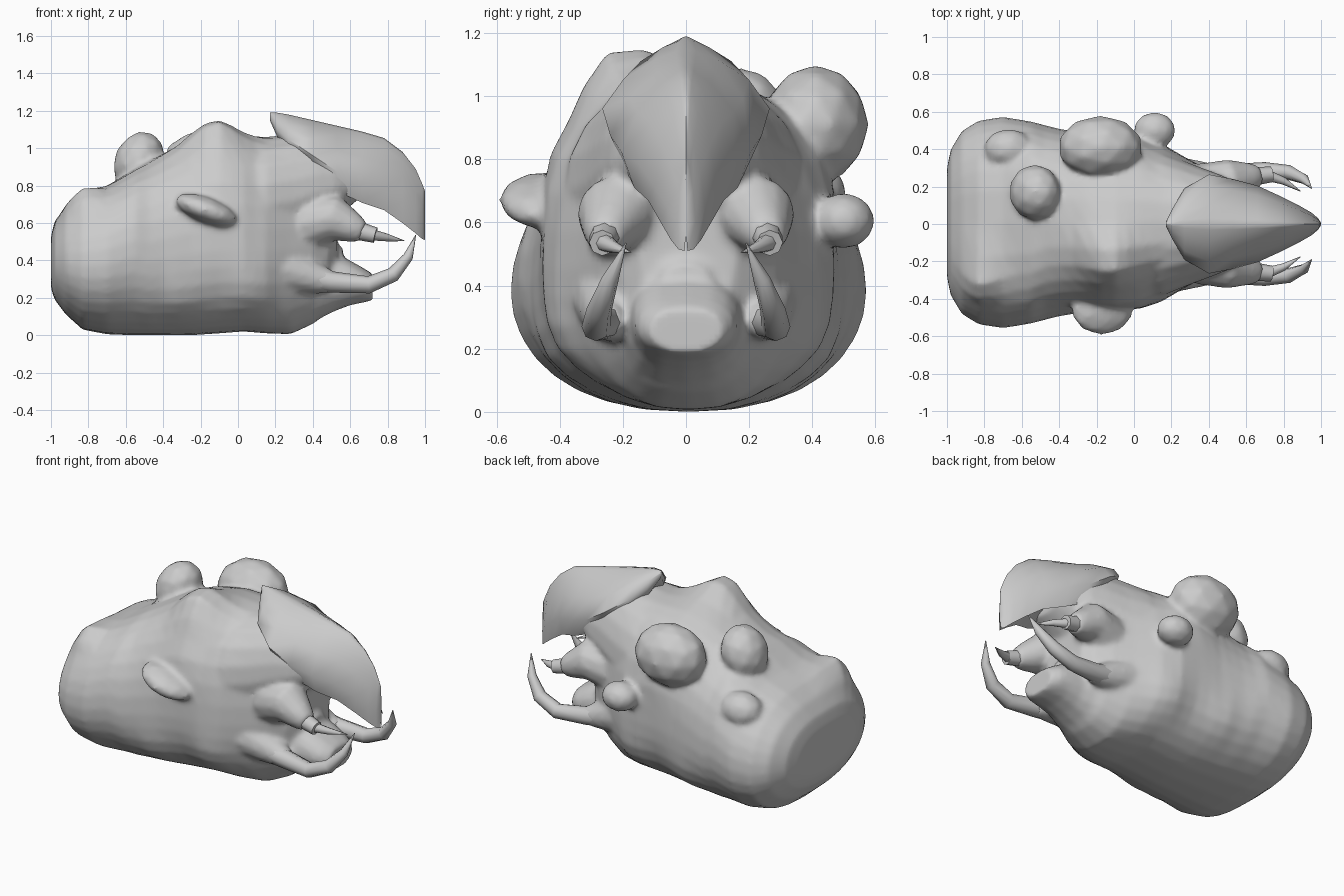
import bpy, bmesh, math
from mathutils import Vector

if "Cube" in bpy.data.objects:
    bpy.data.objects.remove(bpy.data.objects["Cube"])

grey = bpy.data.materials.new("grey hide")
grey.diffuse_color = (0.6, 0.6, 0.6, 1)
grey.use_nodes = True
grey.node_tree.nodes["Principled BSDF"].inputs["Base Color"].default_value = grey.diffuse_color


def finish(name, bms, sharp=60, mirror=False, voxel=0):
    """Join bmeshes into a smooth-shaded object, optionally mirrored or fused into one skin."""
    joined = bmesh.new()
    me = bpy.data.meshes.new(name)
    for bm in bms:
        bmesh.ops.recalc_face_normals(bm, faces=bm.faces)
        bm.to_mesh(me)
        bm.free()
        joined.from_mesh(me)
    joined.to_mesh(me)
    joined.free()
    me.materials.append(grey)
    me.polygons.foreach_set("use_smooth", [True] * len(me.polygons))
    me.set_sharp_from_angle(angle=math.radians(sharp))
    ob = bpy.data.objects.new(name, me)
    bpy.context.collection.objects.link(ob)
    if mirror:
        m = ob.modifiers.new("mirror", 'MIRROR')
        m.use_axis = (False, True, False)
    if voxel:
        m = ob.modifiers.new("fuse", 'REMESH')
        m.mode = 'VOXEL'
        m.voxel_size = voxel
        m.use_smooth_shade = True
        m = ob.modifiers.new("soften", 'SMOOTH')
        m.factor, m.iterations = .5, 5
    return ob


def loft(rings):
    """Skin a list of equally long vertex rings and cap both ends."""
    bm = bmesh.new()
    vs = [[bm.verts.new(p) for p in r] for r in rings]
    n = len(vs[0])
    for a, b in zip(vs, vs[1:]):
        for i in range(n):
            j = (i + 1) % n
            bm.faces.new((a[i], a[j], b[j], b[i]))
    bm.faces.new(vs[0])
    bm.faces.new(vs[-1])
    return bm


def oval(x, hw, zb, zt, n, mid=0.4, top=1.0, low=1.0):
    """Egg-shaped cross-section; smaller top/low values make it boxier."""
    zm = zb + mid * (zt - zb)
    ring = []
    for i in range(n):
        a = math.tau * i / n
        c, s = math.cos(a), math.sin(a)
        e = top if s > 0 else low
        ring.append(Vector((x, hw * math.copysign(abs(c) ** e, c),
                            zm + s * (zt - zm if s > 0 else zm - zb))))
    return ring


def tube(path, side=1, n=8):
    """Tapering tube through (x, y, z, radius) points; side=-1 flips y."""
    pts = [Vector((p[0], p[1] * side, p[2])) for p in path]
    rings = []
    for i, p in enumerate(pts):
        t = (pts[min(i + 1, len(pts) - 1)] - pts[max(i - 1, 0)]).normalized()
        u = t.cross(Vector((0, 1, 0))).normalized()
        v = t.cross(u)
        r = path[i][3]
        rings.append([p + r * (u * math.cos(math.tau * k / n) + v * math.sin(math.tau * k / n))
                      for k in range(n)])
    return loft(rings)


# trunk: x, half width, bottom, top
sections = [(-1.0, .29, .25, .53), (-.98, .39, .19, .61), (-.92, .49, .11, .69),
            (-.83, .545, .03, .755), (-.7, .565, .005, .8), (-.55, .54, 0, .89),
            (-.4, .5, 0, .97), (-.25, .475, 0, 1.03), (-.1, .465, .01, 1.06),
            (.03, .46, .02, 1.06), (.15, .42, .01, 1.06), (.28, .345, .005, 1.07),
            (.4, .28, .06, 1.07), (.48, .22, .12, 1.03), (.53, .15, .22, .95)]
# extra rings halfway between, so the lumps stay round
fine = [sections[0]]
for a, b in zip(sections, sections[1:]):
    fine += [tuple((p + q) / 2 for p, q in zip(a, b)), b]
# soft lumps pushed out of the hide: x, y, z, reach, height
lumps = [(-.13, -.2, 1.03, .16, .14), (-.83, -.28, .7, .12, .09)]
for s in (-1, 1):
    lumps += [(-.3, s * .42, .2, .13, .03), (.08, s * .38, .25, .12, .03),
              (-.1, s * .4, .78, .16, .045)]
rings = [oval(*s, 32, mid=.47 if s[0] < -.5 else .42, top=.72 if s[0] < -.5 else .82, low=.8)
         for s in fine]
for ring in rings:
    for p in ring:
        out = Vector((0, p.y, p.z - .45)).normalized()
        push = sum(h * math.exp(-((p - Vector((x, y, z))).length / r) ** 2)
                   for x, y, z, r, h in lumps)
        p += out * push
        p.y += .008
        p.z = max(p.z, 0)
skin = [loft(rings)]

# head filling the space under the beak
head = [(.0, .38, .5, 1.04), (.15, .385, .45, 1.06), (.3, .325, .48, 1.08),
        (.42, .28, .55, 1.08), (.52, .24, .62, 1.04), (.6, .19, .69, .98), (.66, .12, .74, .9)]
skin.append(loft([oval(*s, 20, top=.9) for s in head]))

# lower jaw and tongue
jaw = [(.2, .27, .02, .42), (.3, .25, .02, .44), (.42, .21, .08, .45), (.52, .18, .13, .44),
       (.6, .17, .16, .4), (.67, .155, .175, .36), (.72, .12, .185, .33)]
skin.append(loft([oval(*s, 16, .5, .7, .8) for s in jaw]))
tongue = [(.42, .15, .34, .56), (.5, .12, .35, .52), (.56, .08, .36, .47)]
skin.append(loft([oval(*s, 10, .5) for s in tongue]))

# feeler stalks and thick roots of the tusks
for side in (-1, 1):
    skin.append(tube([(.38, .18, .6, .15), (.53, .23, .625, .12), (.62, .25, .57, .08),
                      (.67, .26, .55, .055)], side, 12))
    skin.append(tube([(.1, .24, .38, .15), (.3, .235, .34, .115), (.45, .245, .295, .075),
                      (.53, .255, .28, .05)], side, 12))

# warts: centre, half sizes, slope along x
warts = [(-.18, .41, .91, .23, .17, .19, 0), (-.53, .17, .93, .14, .15, .16, .2),
         (.11, .5, .605, .115, .1, .09, 0), (-.17, -.45, .67, .17, .145, .075, -.3),
         (-.67, .4, .69, .135, .11, .11, 0)]
for x, y, z, a, b, c, slope in warts:
    bm = bmesh.new()
    bmesh.ops.create_icosphere(bm, subdivisions=2, radius=1)
    for v in bm.verts:
        v.co = (x + a * v.co.x, y + b * v.co.y, z + c * v.co.z + slope * a * v.co.x)
    skin.append(bm)
finish("body", skin, voxel=.016)

# hooked upper beak with a raised ridge and hollow underside
half = [(0, 1), (.12, .97), (.38, .87), (.75, .64), (1, .3), (.8, 0), (.35, .12)]
profile = half + [(0, .2)] + [(-a, b) for a, b in half[:0:-1]]
beak = [(.17, .01, 1.19, 1.15), (.21, .09, 1.19, 1.06), (.27, .19, 1.18, .99),
        (.4, .265, 1.15, .88), (.53, .24, 1.12, .77), (.66, .205, 1.09, .71),
        (.78, .15, 1.055, .67), (.88, .1, .98, .6), (.95, .06, .89, .545),
        (.985, .03, .81, .515), (1.0, .006, .77, .51)]
finish("beak", [loft([[(x, a * hw, zb + b * (zt - zb)) for a, b in profile]
                      for x, hw, zt, zb in beak])], 65)

# paired tusks, stalk sockets and feeler spikes
finish("tusk", [tube([(.4, .255, .305, .065), (.5, .262, .285, .057),
                      (.7, .285, .27, .046), (.83, .275, .325, .04),
                      (.91, .24, .42, .027), (.95, .19, .535, .002)])], mirror=True)
finish("feeler_socket", [tube([(.64, .255, .56, .05), (.735, .265, .535, .042)])], mirror=True)
finish("feeler_spike", [tube([(.7, .265, .54, .032), (.8, .23, .522, .02),
                              (.89, .175, .505, .002)])], mirror=True)
